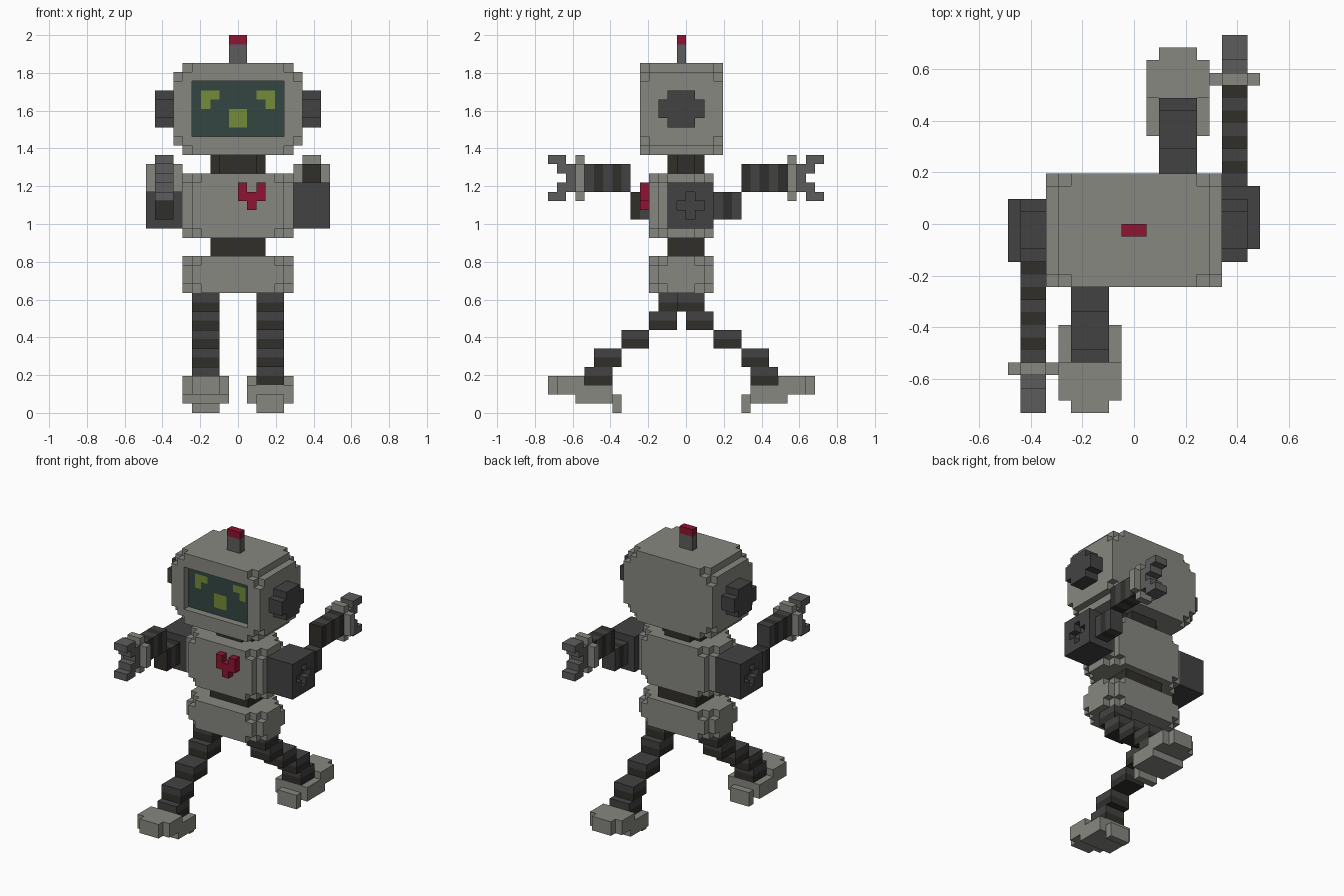
import bpy, bmesh
from itertools import product

if "Cube" in bpy.data.objects:
    bpy.data.objects.remove(bpy.data.objects["Cube"])

V = 2 / 41  # voxel size

COLORS = {
    "light_grey": (0.24, 0.245, 0.215), "mid_grey": (0.107, 0.108, 0.106),
    "dark_grey": (0.055, 0.055, 0.055), "rubber": (0.03, 0.028, 0.024),
    "red": (0.275, 0.007, 0.032), "screen": (0.033, 0.061, 0.055),
    "green": (0.174, 0.258, 0.04),
}
MATS = {}
for key, rgb in COLORS.items():
    MATS[key] = bpy.data.materials.new(key)
    MATS[key].diffuse_color = (*rgb, 1)


def box(x0, x1, y0, y1, z0, z1):
    return set(product(range(x0, x1), range(y0, y1), range(z0, z1)))


def rounded(x0, x1, y0, y1, z0, z1, axis, end=2):
    """Box with stepped edges along one axis and deeper steps at its ends."""
    lo, hi = (x0, y0, z0), (x1, y1, z1)
    keep = set()
    for c in box(x0, x1, y0, y1, z0, z1):
        d = [min(c[i] - lo[i], hi[i] - 1 - c[i]) for i in range(3)]
        limit = end if d[axis] == 0 else 1
        if sum(d) - d[axis] >= limit:
            keep.add(c)
    return keep


def turn(cells, shift=0):
    """Half turn about the vertical axis through y = shift / 2."""
    return {(-1 - x, shift - 1 - y, z) for x, y, z in cells}


def build(name, cells, *mats, stripe=0):
    """Skin a set of voxels; two materials alternate along the stripe axis."""
    bm = bmesh.new()
    verts = {}
    for c in sorted(cells):
        for a, s in product(range(3), (0, 1)):
            n = list(c)
            n[a] += 2 * s - 1
            if tuple(n) in cells:
                continue
            b, d = (a + 1) % 3, (a + 2) % 3
            quad = []
            for u, w in ((0, 0), (1, 0), (1, 1), (0, 1)):
                p = list(c)
                p[a] += s
                p[b] += u
                p[d] += w
                p = tuple(p)
                if p not in verts:
                    verts[p] = bm.verts.new([k * V for k in p])
                quad.append(verts[p])
            f = bm.faces.new(quad if s else quad[::-1])
            f.material_index = c[stripe] % len(mats)
    bmesh.ops.dissolve_limit(bm, angle_limit=0.01, verts=bm.verts[:],
                             edges=bm.edges[:], delimit={'MATERIAL'})
    me = bpy.data.meshes.new(name)
    bm.to_mesh(me)
    bm.free()
    for m in mats:
        me.materials.append(MATS[m])
    ob = bpy.data.objects.new(name, me)
    bpy.context.collection.objects.link(ob)


# head with recessed screen and face
head = rounded(-7, 7, -5, 4, 28, 38, 1) - box(-5, 5, -5, -3, 30, 36)
build("head", head, "light_grey")
eye = box(2, 4, -4, -3, 34, 35) | box(3, 4, -4, -3, 33, 34)
eyes = eye | {(-1 - x, y, z) for x, y, z in eye}
mouth = box(-1, 1, -4, -3, 31, 33)
build("screen", box(-5, 5, -4, -3, 30, 36) - eyes - mouth, "screen")
build("eyes", eyes, "green")
build("mouth", mouth, "green")

# ears and antenna
for side, x in (("left", -9), ("right", 7)):
    build(side + "_ear", box(x, x + 2, -3, 2, 32, 34) | box(x, x + 2, -2, 1, 31, 35),
          "dark_grey")
build("antenna", box(-1, 1, -1, 0, 38, 40), "mid_grey")
build("antenna_tip", box(-1, 1, -1, 0, 40, 41), "red")

# body
build("neck", rounded(-3, 3, -2, 2, 26, 28, 2, end=1), "rubber")
build("torso", rounded(-6, 6, -4, 3, 19, 26, 2), "light_grey")
build("waist", box(-3, 3, -2, 2, 17, 19), "rubber")
build("pelvis", rounded(-6, 6, -4, 3, 13, 17, 2), "light_grey")
build("heart", box(0, 3, -5, -4, 23, 24) | box(1, 2, -5, -4, 22, 23)
      | box(0, 1, -5, -4, 24, 25) | box(2, 3, -5, -4, 24, 25), "red")

# right arm reaches back, left arm is its half turn
shoulder = box(6, 10, -2, 3, 20, 25) - box(9, 10, -1, 2, 22, 23) - box(9, 10, 0, 1, 21, 24)
arm = box(7, 9, 3, 6, 21, 24) | box(7, 9, 6, 11, 24, 27)
cuff = rounded(6, 10, 11, 12, 23, 28, 1, end=1)
hand = box(7, 9, 12, 13, 24, 27)
for z in (24, 26):
    hand |= box(7, 9, 12, 14, z, z + 1)
for z in (23, 27):
    hand |= box(7, 9, 13, 15, z, z + 1)
for side, place in (("right", set), ("left", turn)):
    build(side + "_shoulder", place(shoulder), "dark_grey")
    build(side + "_arm", place(arm), "rubber", "dark_grey", stripe=1)
    build(side + "_cuff", place(cuff), "light_grey")
    build(side + "_hand", place(hand), "mid_grey")

# right leg steps back, left leg is its half turn
leg = set()
for i, y in enumerate((-1, 0, 3, 6, 7)):
    leg |= box(2, 5, y, y + 3, 11 - 2 * i, 13 - 2 * i)
foot = (box(1, 6, 7, 11, 1, 3) | box(1, 6, 10, 13, 2, 4)
        | box(2, 5, 13, 14, 2, 4) | box(2, 5, 6, 7, 0, 2))
for side, place in (("right", set), ("left", lambda c: turn(c, -1))):
    build(side + "_leg", place(leg), "dark_grey", "rubber", stripe=2)
    build(side + "_foot", place(foot), "light_grey")

for m in bpy.data.materials:
    if m.users and not m.is_grease_pencil:
        m.use_nodes = True
        m.node_tree.nodes["Principled BSDF"].inputs["Base Color"].default_value = m.diffuse_color
